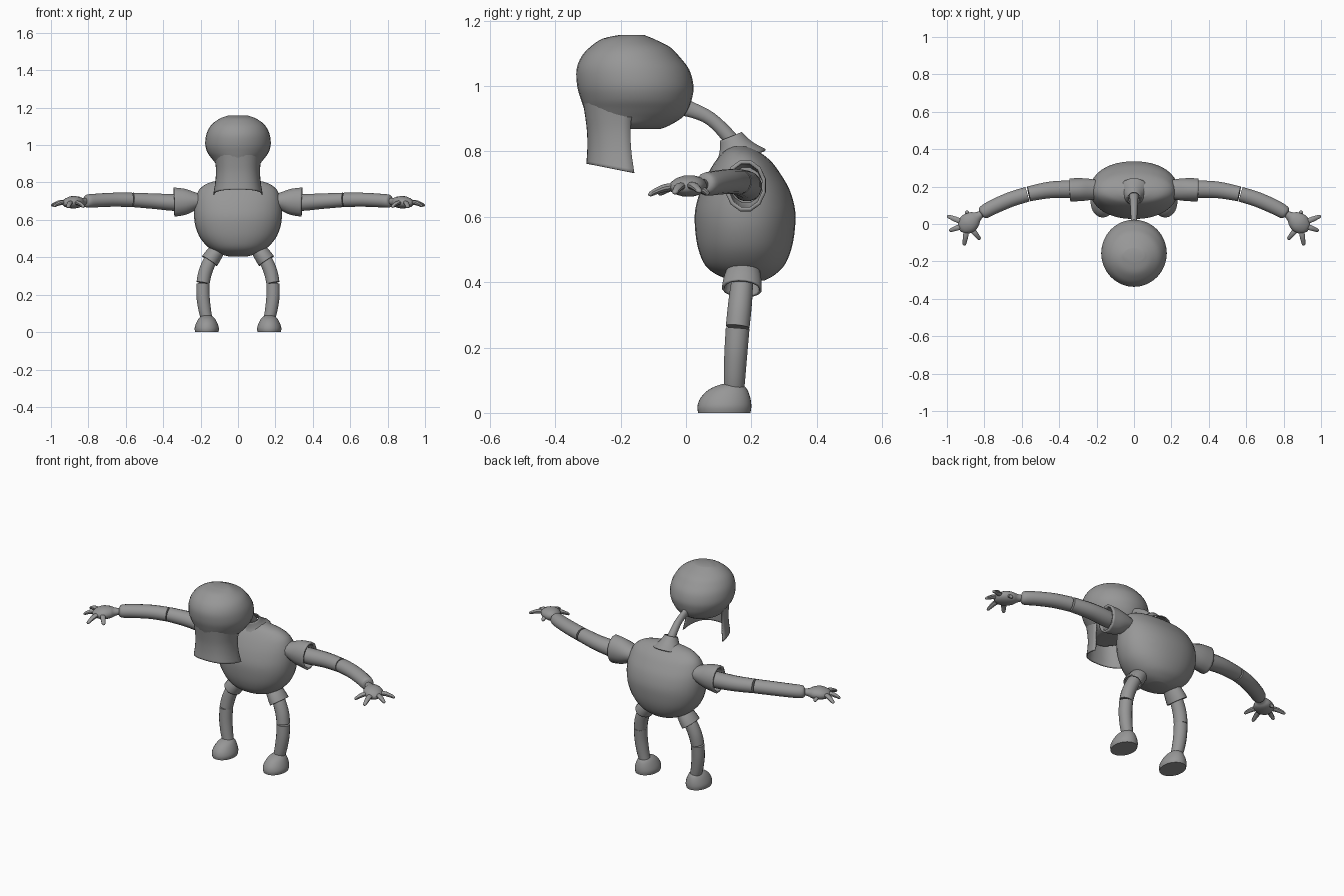
import bpy, bmesh, math
from mathutils import Vector

if "Cube" in bpy.data.objects:
    bpy.data.objects.remove(bpy.data.objects["Cube"])

grey = bpy.data.materials.new("plain_grey")
grey.diffuse_color = (0.31, 0.31, 0.31, 1)
grey.use_nodes = True
grey.node_tree.nodes["Principled BSDF"].inputs["Base Color"].default_value = grey.diffuse_color


def smooth(rows, n=4):
    """Catmull-Rom resampling of a list of equal-length number tuples."""
    out = []
    for i in range(len(rows) - 1):
        a, b = rows[max(i - 1, 0)], rows[i]
        c, d = rows[i + 1], rows[min(i + 2, len(rows) - 1)]
        for k in range(n):
            t = k / n
            out.append(tuple(
                0.5 * (2 * q + (r - p) * t + (2 * p - 5 * q + 4 * r - s) * t * t
                       + (3 * q - p - 3 * r + s) * t ** 3)
                for p, q, r, s in zip(a, b, c, d)))
    return out + [tuple(rows[-1])]


def skin(name, rings, closed=True, caps=True, mirror=False, thick=0, angle=40):
    """Join rings of points into a surface."""
    bm = bmesh.new()
    vs = [[bm.verts.new(p) for p in ring] for ring in rings]
    n = len(vs[0])
    for a, b in zip(vs, vs[1:]):
        for i in range(n if closed else n - 1):
            j = (i + 1) % n
            bm.faces.new((a[i], a[j], b[j], b[i]))
    if caps:
        bm.faces.new(vs[0][::-1])
        bm.faces.new(vs[-1])
    bmesh.ops.recalc_face_normals(bm, faces=bm.faces)
    me = bpy.data.meshes.new(name)
    bm.to_mesh(me)
    bm.free()
    me.materials.append(grey)
    ob = bpy.data.objects.new(name, me)
    bpy.context.collection.objects.link(ob)
    bpy.ops.object.select_all(action='DESELECT')
    ob.select_set(True)
    bpy.context.view_layer.objects.active = ob
    bpy.ops.object.shade_smooth_by_angle(angle=math.radians(angle))
    if thick:
        m = ob.modifiers.new("thickness", 'SOLIDIFY')
        m.thickness = thick
        m.offset = 0
    if mirror:
        m = ob.modifiers.new("mirror", 'MIRROR')
        m.use_mirror_merge = False
    return ob


def loft(name, rows, cx=0, sides=32, power=1.0, **kw):
    """Stack of horizontal ovals; rows are (z, front y, back y, half width)."""
    rings = []
    for z, yf, yb, w in smooth(rows):
        ring = []
        for i in range(sides):
            t = 2 * math.pi * i / sides
            c, s = math.cos(t), math.sin(t)
            c, s = (math.copysign(abs(v) ** power, v) for v in (c, s))
            ring.append((cx + w * c, (yf + yb) / 2 + (yb - yf) / 2 * s, z))
        rings.append(ring)
    return skin(name, rings, **kw)


def tube(name, rows, ref, sides=16, n=4, **kw):
    """Tube along a path; rows are (x, y, z, radius across, radius along ref)."""
    rows = smooth(rows, n)
    pts = [Vector(r[:3]) for r in rows]
    rings = []
    for i, (p, r) in enumerate(zip(pts, rows)):
        d = (pts[min(i + 1, len(pts) - 1)] - pts[max(i - 1, 0)]).normalized()
        u = d.cross(Vector(ref)).normalized()
        v = u.cross(d)
        rings.append([p + u * r[3] * math.cos(a) + v * r[4] * math.sin(a)
                      for a in (2 * math.pi * (k + 0.5) / sides for k in range(sides))])
    return skin(name, rings, **kw)


X, Y, Z = (1, 0, 0), (0, 1, 0), (0, 0, 1)

# Rounded torso
loft("torso", [
    (.405, .15, .24, .05), (.42, .10, .268, .105), (.45, .06, .30, .155),
    (.50, .038, .322, .20), (.56, .028, .333, .226), (.62, .028, .334, .235),
    (.68, .044, .318, .233), (.73, .066, .29, .222), (.77, .09, .26, .20),
    (.80, .115, .222, .15), (.815, .14, .19, .07)], power=0.93)

# Neck collar and neck
tube("neck_collar", [(0, .165, .775, .085, .085), (0, .152, .81, .052, .052),
                     (0, .138, .845, .034, .034)], X, caps=False, thick=.006)
tube("neck", [(0, .165, .79, .025, .025), (0, .135, .84, .023, .023),
              (0, .075, .90, .021, .019), (0, .01, .93, .025, .017),
              (0, -.04, .945, .036, .022)], X)

# Bulbous head
loft("head", [
    (.868, -.29, -.08, .07), (.88, -.3, -.05, .10), (.905, -.306, -.01, .122),
    (.93, -.312, .008, .142), (.96, -.322, .018, .163), (1.0, -.333, .023, .175),
    (1.05, -.335, .01, .171), (1.09, -.32, -.02, .155), (1.12, -.293, -.05, .13),
    (1.145, -.255, -.10, .09), (1.157, -.20, -.13, .055)])

# Hanging muzzle: a curved shell open at the back, with a sloping lower rim
rings = []
for z, yf, yb, w, drop in smooth([
        (.96, -.314, -.15, .128, 0), (.91, -.306, -.165, .119, 0),
        (.86, -.300, -.17, .115, 0), (.81, -.299, -.167, .119, .012),
        (.762, -.302, -.158, .13, .028)]):
    ring = []
    for i in range(25):
        t = math.pi * (i / 24 - 0.5)
        x = w * math.copysign(abs(math.sin(t)) ** 0.8, t)
        k = 1 - math.cos(t) ** 0.8 if abs(t) < 1.57 else 1
        ring.append((x, yf + (yb - yf) * k, z - drop * k))
    rings.append(ring)
skin("muzzle", rings, closed=False, caps=False, thick=.006)

# Shoulder cuffs
tube("shoulder_cuff", [(.17, .185, .70, .035, .03), (.22, .185, .70, .05, .04),
                       (.28, .184, .697, .057, .065), (.342, .182, .695, .058, .075)],
     Z, sides=12, caps=False, mirror=True, thick=.012)
# Recessed disc closing the cuff
tube("shoulder_socket", [(.26, .184, .697, .05, .055), (.275, .184, .697, .05, .055)],
     Z, sides=12, n=1, mirror=True)

# Arms, split at the elbow
tube("upper_arm", [(.25, .184, .693, .038, .036), (.33, .186, .692, .047, .045),
                   (.45, .182, .70, .045, .042), (.563, .161, .707, .041, .039)],
     Z, mirror=True)
tube("forearm", [(.570, .159, .707, .041, .039), (.66, .131, .708, .041, .038),
                 (.75, .092, .704, .040, .037), (.805, .062, .70, .036, .035),
                 (.818, .054, .70, .020, .022)], Z, mirror=True)

# Hands: flattened palm and five spread digits
tube("palm", [(.81, .057, .699, .016, .016), (.836, .040, .697, .027, .022),
              (.855, .027, .695, .044, .030), (.885, .004, .694, .054, .033),
              (.915, -.018, .69, .042, .024), (.932, -.03, .687, .014, .010)],
     Z, mirror=True)
palm = Vector((.89, .0, .69))
for i, tip in enumerate([(.893, .07, .668), (.999, .043, .676), (.987, -.036, .672),
                         (.908, -.115, .666), (.823, -.083, .668)]):
    tip = Vector(tip)
    rows = []
    for f, r in ((.2, .014), (.55, .015), (.8, .012), (.95, .009), (1, .003)):
        p = palm.lerp(tip, f)
        p.z += 0.012 * math.sin(math.pi * f)
        rows.append((*p, r, r * .8))
    tube("thumb" if i == 0 else f"finger_{i}", rows, Z, sides=10, n=3, mirror=True)

# Hip cuffs
tube("hip_cuff", [(.09, .18, .465, .03, .035), (.113, .176, .435, .038, .047),
                  (.135, .173, .405, .043, .055), (.152, .171, .38, .045, .058)],
     Y, caps=False, mirror=True, thick=.008)

# Legs, split at the knee
tube("thigh", [(.12, .175, .43, .03, .03), (.15, .17, .38, .036, .035),
               (.175, .164, .32, .037, .037), (.187, .158, .263, .036, .037)],
     Y, mirror=True)
tube("shin", [(.187, .158, .259, .036, .037), (.187, .153, .19, .036, .036),
              (.178, .149, .12, .034, .034), (.168, .147, .075, .031, .032)],
     Y, mirror=True)

# Feet with flat soles
loft("foot", [
    (0, .037, .197, .062), (.02, .035, .20, .065), (.045, .044, .197, .058),
    (.07, .068, .188, .045), (.085, .10, .175, .030), (.091, .125, .16, .012)],
    cx=.167, mirror=True)
